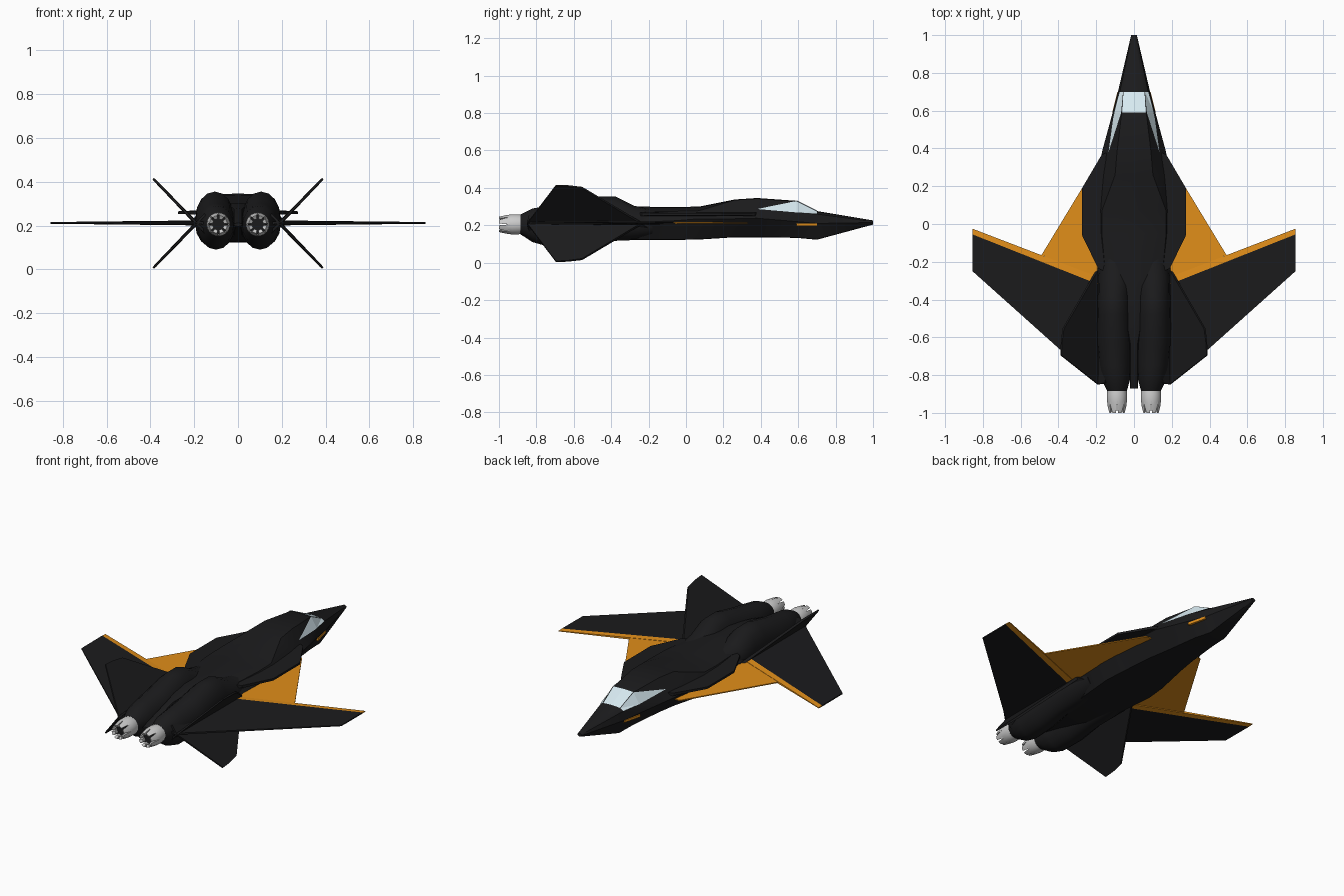
import bpy, bmesh
from math import sin, cos, pi, radians
from mathutils import Vector

if "Cube" in bpy.data.objects:
    bpy.data.objects.remove(bpy.data.objects["Cube"])


def material(name, rgb):
    m = bpy.data.materials.new(name)
    m.diffuse_color = (*rgb, 1)
    m.use_nodes = True
    m.node_tree.nodes["Principled BSDF"].inputs["Base Color"].default_value = m.diffuse_color
    return m


BLACK = material("black_paint", (0.011, 0.011, 0.012))
ORANGE = material("orange_paint", (0.75, 0.27, 0.01))
GLASS = material("pale_glass", (0.68, 0.82, 0.88))


def make(name, bm, mat=None, mirror=True, angle=30):
    bmesh.ops.recalc_face_normals(bm, faces=bm.faces[:])
    me = bpy.data.meshes.new(name)
    bm.to_mesh(me)
    bm.free()
    ob = bpy.data.objects.new(name, me)
    bpy.context.collection.objects.link(ob)
    if mat:
        me.materials.append(mat)
    bpy.ops.object.select_all(action='DESELECT')
    ob.select_set(True)
    bpy.context.view_layer.objects.active = ob
    bpy.ops.object.shade_smooth_by_angle(angle=radians(angle))
    if mirror:
        ob.modifiers.new("Mirror", 'MIRROR').use_mirror_merge = False
    return ob


def loft(rings, caps=True):
    """Triangulated skin through closed rings of equal length."""
    bm = bmesh.new()
    vs = [[bm.verts.new(p) for p in r] for r in rings]
    n = len(vs[0])
    for a, b in zip(vs, vs[1:]):
        for j in range(n):
            k = (j + 1) % n
            # keep the diagonals symmetric left and right
            if j < n // 2:
                tris = (a[j], a[k], b[k]), (a[j], b[k], b[j])
            else:
                tris = (a[j], a[k], b[j]), (a[k], b[k], b[j])
            for t in tris:
                bm.faces.new(t)
    if caps:
        bm.faces.new(vs[0])
        bm.faces.new(vs[-1])
    return bm


def plate(name, pts, mat, place, normal):
    """Thin plate: pts are (x, y, half thickness)."""
    n = Vector(normal).normalized()
    bm = bmesh.new()
    up = [bm.verts.new(place(x, y) + n * t) for x, y, t in pts]
    lo = [bm.verts.new(place(x, y) - n * t) for x, y, t in pts]
    bm.faces.new(up)
    bm.faces.new(lo[::-1])
    for i in range(len(pts)):
        j = (i + 1) % len(pts)
        bm.faces.new((up[i], lo[i], lo[j], up[j]))
    return make(name, bm, mat)


# fuselage: y, then x z of top shoulder, sill, side and belly
stations = [
    (1.00, .006, .223, .012, .220, .015, .215, .006, .206),
    (0.70, .055, .273, .075, .260, .085, .210, .050, .125),
    (0.59, .065, .328, .103, .267, .113, .220, .065, .135),
    (0.38, .090, .343, .132, .285, .170, .238, .090, .138),
    (0.26, .100, .335, .150, .285, .182, .235, .110, .138),
    (0.07, .100, .297, .170, .278, .200, .235, .140, .126),
    (-0.05, .100, .295, .170, .275, .200, .225, .150, .124),
    (-0.28, .070, .297, .150, .270, .187, .215, .130, .124),
    (-0.45, .050, .300, .100, .275, .150, .215, .080, .128),
    (-0.64, .018, .275, .025, .250, .030, .210, .020, .150),
    (-0.87, .010, .210, .018, .207, .020, .204, .012, .198),
]
rings = []
for y, *c in stations:
    half = [(c[i], y, c[i + 1]) for i in range(0, 8, 2)]
    top, low = (0, y, c[1] + .003), (0, y, c[7] - .002)
    rings.append([top] + half + [low] + [(-x, q, z) for x, q, z in half[::-1]])
make("fuselage", loft(rings), BLACK, mirror=False)

# canopy glass laid just outside the fuselage skin
r0, r1, r2 = ([Vector(p) for p in r] for r in rings[1:4])
bm = bmesh.new()
out = Vector((.001, 0, .003))
for tri in ((r0[0], r0[1], r1[1]), (r0[0], r1[1], r1[0])):
    bm.faces.new([bm.verts.new(p + Vector((0, 0, .003))) for p in tri])
for tri in ((r0[1], r0[2], r1[2]), (r0[1], r1[2], r1[1]), (r1[1], r1[2], r2[2])):
    bm.faces.new([bm.verts.new(p + Vector((.003, 0, .002))) for p in tri])
for f in bm.faces:
    f.normal_update()
    if f.normal.z < 0:
        f.normal_flip()
me = bpy.data.meshes.new("canopy_glass")
bm.to_mesh(me)
bm.free()
me.materials.append(GLASS)
canopy = bpy.data.objects.new("canopy_glass", me)
bpy.context.collection.objects.link(canopy)
canopy.modifiers.new("Mirror", 'MIRROR')

# engine nacelles: y, centre x, centre z, radius x, radius z
nacelle = [
    (-0.18, .100, .210, .080, .075), (-0.28, .102, .213, .088, .092),
    (-0.38, .106, .236, .086, .119), (-0.48, .106, .236, .088, .119),
    (-0.63, .104, .208, .092, .112), (-0.75, .100, .196, .084, .106),
    (-0.82, .096, .200, .076, .090), (-0.885, .090, .205, .052, .053),
]
N = 16
make("engine_nacelles", loft([
    [(cx + rx * sin(2 * pi * i / N), y, cz + rz * cos(2 * pi * i / N)) for i in range(N)]
    for y, cx, cz, rx, rz in nacelle]), BLACK, angle=40)


# exhaust nozzles: a round sleeve, eight petals and a dark core
def polar(r, a, y):
    return Vector((.09 + r * sin(a), y, .205 + r * cos(a)))


def circle(r, y):
    return [polar(r, 2 * pi * i / 24, y) for i in range(24)]


make("nozzle_sleeves", loft([circle(r, y) for r, y in (
    (.049, -.865), (.054, -.90), (.054, -.93), (.050, -.955), (.044, -.955), (.044, -.93))]))
make("nozzle_cores", loft([circle(.046, -.94), circle(.044, -.958)]), BLACK)
bm = bmesh.new()
for i in range(8):
    a = 2 * pi * (i + .5) / 8
    pts = [polar(r, a + s * w, y) for s in (-1, 0, 1) for r, w, y in (
        (.0525, .37, -.94), (.049, .35, -.965), (.041, .26, -1.0),
        (.026, .24, -.99), (.040, .33, -.945))]
    vs = [bm.verts.new(p) for p in pts]
    res = bmesh.ops.convex_hull(bm, input=vs)
    inner = [v for v in res["geom_interior"] if isinstance(v, bmesh.types.BMVert)]
    bmesh.ops.delete(bm, geom=inner, context='VERTS')
make("nozzle_petals", bm)


# wings, orange leading edges and strakes
def flat(z):
    return lambda x, y: Vector((x, y, z))


UP = (0, 0, 1)
plate("wings", [(.12, -.347, .012), (.855, -.055, .004), (.855, -.25, .003),
                (.19, -.845, .005), (.12, -.85, .008)], BLACK, flat(.212), UP)
plate("wing_leading_edges", [(.12, -.307, .009), (.855, -.025, .002), (.855, -.055, .004),
                             (.12, -.347, .012)], ORANGE, flat(.212), UP)
plate("wing_strakes", [(.14, .33, .003), (.19, .33, .003), (.49, -.165, .003),
                       (.12, -.307, .006)], ORANGE, flat(.213), UP)

# shoulder chines over the strakes
plate("shoulder_chines", [(.10, .40, .012), (.172, .365, .008), (.275, .19, .006),
                          (.275, -.06, .006), (.19, -.235, .008), (.10, -.28, .014)],
      BLACK, flat(.259), UP)

# four canted tail fins
fin = [(.15, -.17, .009), (.19, -.235, .008), (.375, -.555, .006), (.384, -.63, .005),
       (.387, -.695, .004), (.19, -.85, .005), (.15, -.84, .006)]
for side, s in (("upper", 1), ("lower", -1)):
    plate(side + "_tail_fins", fin, BLACK,
          lambda x, y: Vector((x, y, .21 + s * 1.035 * (x - .19))), (-s, 0, 1))

# orange nose markers
bm = bmesh.new()
for x0, y in ((.112, .59), (.085, .70)):
    for dx in (-.012, .003):
        for z in (.197, .211):
            bm.verts.new((x0 + dx, y, z))
bmesh.ops.convex_hull(bm, input=bm.verts[:])
make("nose_markers", bm, ORANGE)
